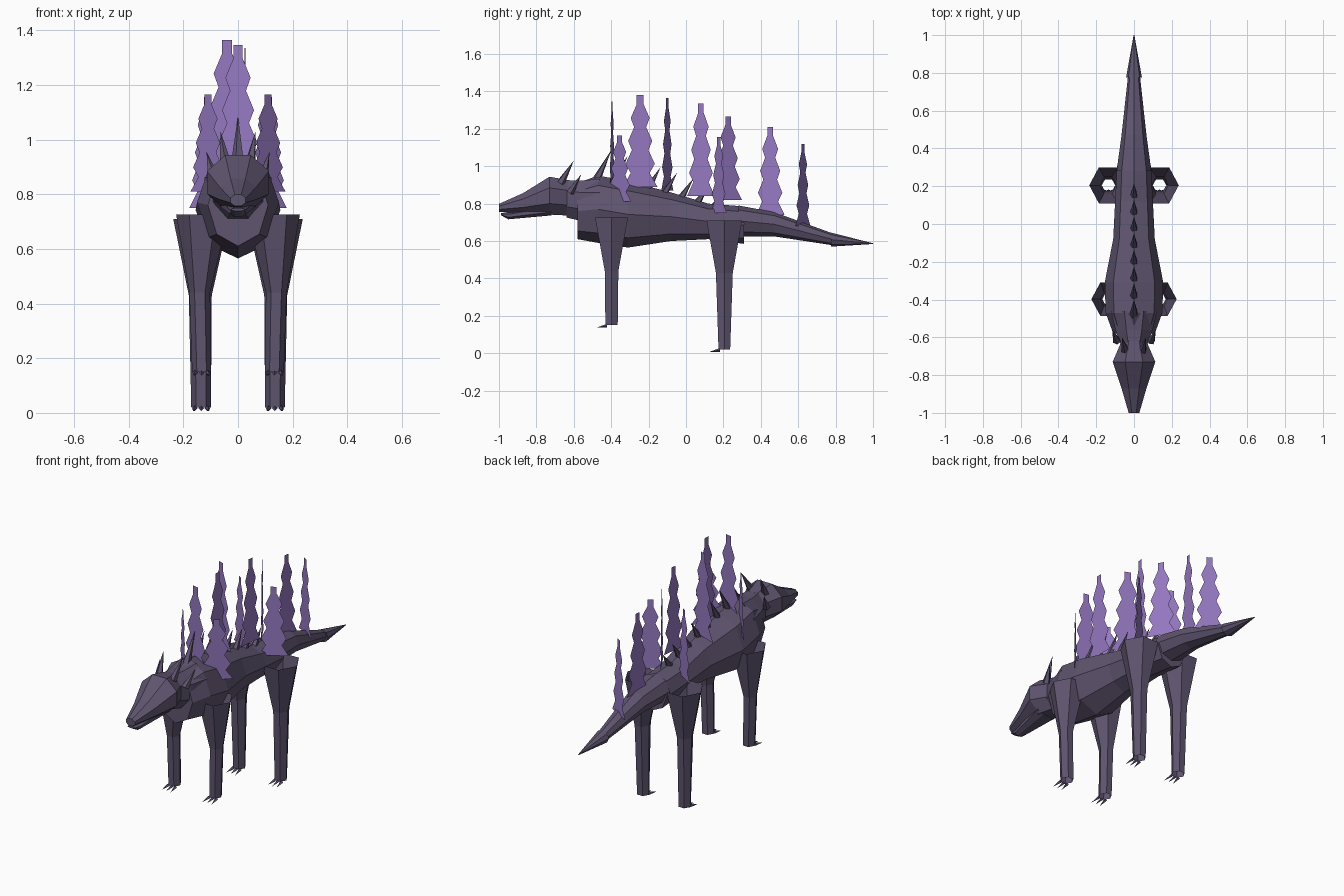
import bpy
from math import sin, cos, pi, radians
from mathutils import Vector

cube = bpy.data.objects.get("Cube")
if cube:
    bpy.data.objects.remove(cube, do_unlink=True)


def material(name, rgb):
    m = bpy.data.materials.new(name)
    m.use_nodes = True
    m.diffuse_color = (*rgb, 1)
    m.node_tree.nodes["Principled BSDF"].inputs["Base Color"].default_value = (*rgb, 1)
    return m


HIDE = material("dusky violet hide", (0.115, 0.09, 0.16))
FLAME = material("pale violet flame", (0.30, 0.19, 0.53))


def build(name, verts, faces, mat=HIDE):
    mesh = bpy.data.meshes.new(name)
    mesh.from_pydata(verts, [], faces)
    mesh.materials.append(mat)
    ob = bpy.data.objects.new(name, mesh)
    bpy.context.collection.objects.link(ob)
    return ob


def skin(name, rings, caps=True):
    """Join equal rings of points into one faceted tube."""
    n = len(rings[0])
    verts = [p for ring in rings for p in ring]
    faces = [(r * n + i, r * n + (i + 1) % n, (r + 1) * n + (i + 1) % n, (r + 1) * n + i)
             for r in range(len(rings) - 1) for i in range(n)]
    if caps:
        faces += [tuple(reversed(range(n))), tuple(range(len(verts) - n, len(verts)))]
    return build(name, verts, faces)


def trunk(name, sections, phase=0.0, sides=8):
    """Loft along y; each section is y, bottom, top, half width."""
    rings = []
    for y, low, high, wide in sections:
        ring = []
        for i in range(sides):
            a = 2 * pi * (i + phase) / sides
            k = 1 / cos(pi * phase / sides) if phase else 1
            ring.append((wide * k * sin(a), y, (low + high) / 2 + (high - low) / 2 * k * cos(a)))
        rings.append(ring)
    return skin(name, rings)


def spike(name, base, tip, radius, sides=5):
    base, tip = Vector(base), Vector(tip)
    turn = (tip - base).to_track_quat('Z', 'Y')
    ring = [base + turn @ Vector((radius * cos(2 * pi * i / sides), radius * sin(2 * pi * i / sides), 0))
            for i in range(sides)]
    faces = [(i, (i + 1) % sides, sides) for i in range(sides)]
    return build(name, ring + [tip], faces + [tuple(reversed(range(sides)))])


# Body, neck, head and jaw
trunk("body", [(-0.58, 0.61, 0.91, 0.11), (-0.47, 0.59, 0.95, 0.15), (-0.31, 0.565, 0.92, 0.155),
               (-0.08, 0.60, 0.86, 0.11), (0.12, 0.61, 0.80, 0.10), (0.31, 0.585, 0.785, 0.09)])
trunk("neck", [(-0.64, 0.72, 0.93, 0.075), (-0.56, 0.70, 0.93, 0.105), (-0.46, 0.68, 0.94, 0.13)], 0.5)
trunk("head", [(-1.0, 0.755, 0.80, 0.03), (-0.87, 0.745, 0.86, 0.07),
               (-0.73, 0.735, 0.95, 0.12), (-0.62, 0.73, 0.93, 0.07)], 0.5)
trunk("jaw", [(-0.99, 0.738, 0.75, 0.026), (-0.95, 0.715, 0.755, 0.03),
              (-0.72, 0.735, 0.80, 0.07)], 0.5)

# Tail and its pointed end
trunk("tail", [(0.28, 0.625, 0.79, 0.092), (0.47, 0.625, 0.755, 0.066), (0.80, 0.575, 0.635, 0.03)])
trunk("tail_tip", [(0.775, 0.57, 0.645, 0.042), (1.0, 0.584, 0.588, 0.002)])

# Legs as open six-sided tubes, with three claws on each foot
LEGS = {"front": (-0.398, [(0.725, 0.13, 0.096, 0.102), (0.44, 0.14, 0.038, 0.042),
                           (0.15, 0.133, 0.035, 0.038)]),
        "hind": (0.205, [(0.71, 0.135, 0.102, 0.11), (0.43, 0.138, 0.042, 0.052),
                         (0.02, 0.135, 0.036, 0.036)])}
for side, s in (("left", 1), ("right", -1)):
    for kind, (y, rows) in LEGS.items():
        rings = [[(s * (cx + rx * cos(pi * i / 3)), y + ry * sin(pi * i / 3), z) for i in range(6)]
                 for z, cx, rx, ry in rows]
        skin(f"{kind}_leg_{side}", rings, caps=False)
        foot = rows[-1][0]
        for k in (-1, 0, 1):
            x = s * (rows[-1][1] + 0.023 * k)
            spike(f"{kind}_claw_{side}", (x, y - 0.025, foot - 0.003),
                  (x + 0.006 * k * s, y - 0.08, foot - 0.013), 0.01, 4)
    # Horns and cheek spikes
    spike(f"horn_{side}", (s * 0.045, -0.67, 0.91), (s * 0.064, -0.60, 1.03), 0.022)
    spike(f"cheek_spike_{side}", (s * 0.09, -0.62, 0.86), (s * 0.115, -0.56, 0.955), 0.022)

# Row of spikes leaning back along the spine
for i in range(8):
    y = -0.49 + 0.088 * i
    top = 0.925 - 0.022 * i
    spike(f"spine_spike_{i + 1}", (0, y, top - 0.02), (0, y + 0.09, top + 0.16 - 0.008 * i), 0.027)

# Flat wavy flames: height fraction from the top, then width fraction
WAVE = [(0, 0.2), (0.1, 0.2), (0.25, 0.55), (0.35, 0.35), (0.5, 0.7),
        (0.6, 0.48), (0.75, 0.85), (0.85, 0.55), (1, 1)]


def flame(name, x, y, low, high, wide, angle):
    a = radians(angle)
    verts, faces = [], []
    for t, w in WAVE:
        for e in (-1, 1):
            verts.append((x + e * w * wide * sin(a), y + e * w * wide * cos(a), high + (low - high) * t))
    for i in range(len(WAVE) - 1):
        faces.append((2 * i, 2 * i + 1, 2 * i + 3, 2 * i + 2))
    build(name, verts, faces, FLAME)


for i, row in enumerate([(0, -0.395, 0.87, 1.345, 0.085, -80), (0.038, -0.245, 0.89, 1.38, 0.092, 0),
                         (-0.04, -0.10, 0.87, 1.365, 0.095, -70), (0.025, 0.08, 0.84, 1.335, 0.075, 8),
                         (0, 0.225, 0.82, 1.265, 0.085, -30), (0, 0.45, 0.74, 1.21, 0.078, 10),
                         (0, 0.625, 0.68, 1.12, 0.08, -60)]):
    flame(f"back_flame_{i + 1}", *row)
for side, s in (("left", 1), ("right", -1)):
    flame(f"shoulder_flame_{side}", s * 0.11, -0.355, 0.81, 1.165, 0.09, s * 45)
    flame(f"hip_flame_{side}", s * 0.11, 0.175, 0.75, 1.155, 0.08, s * 58)
